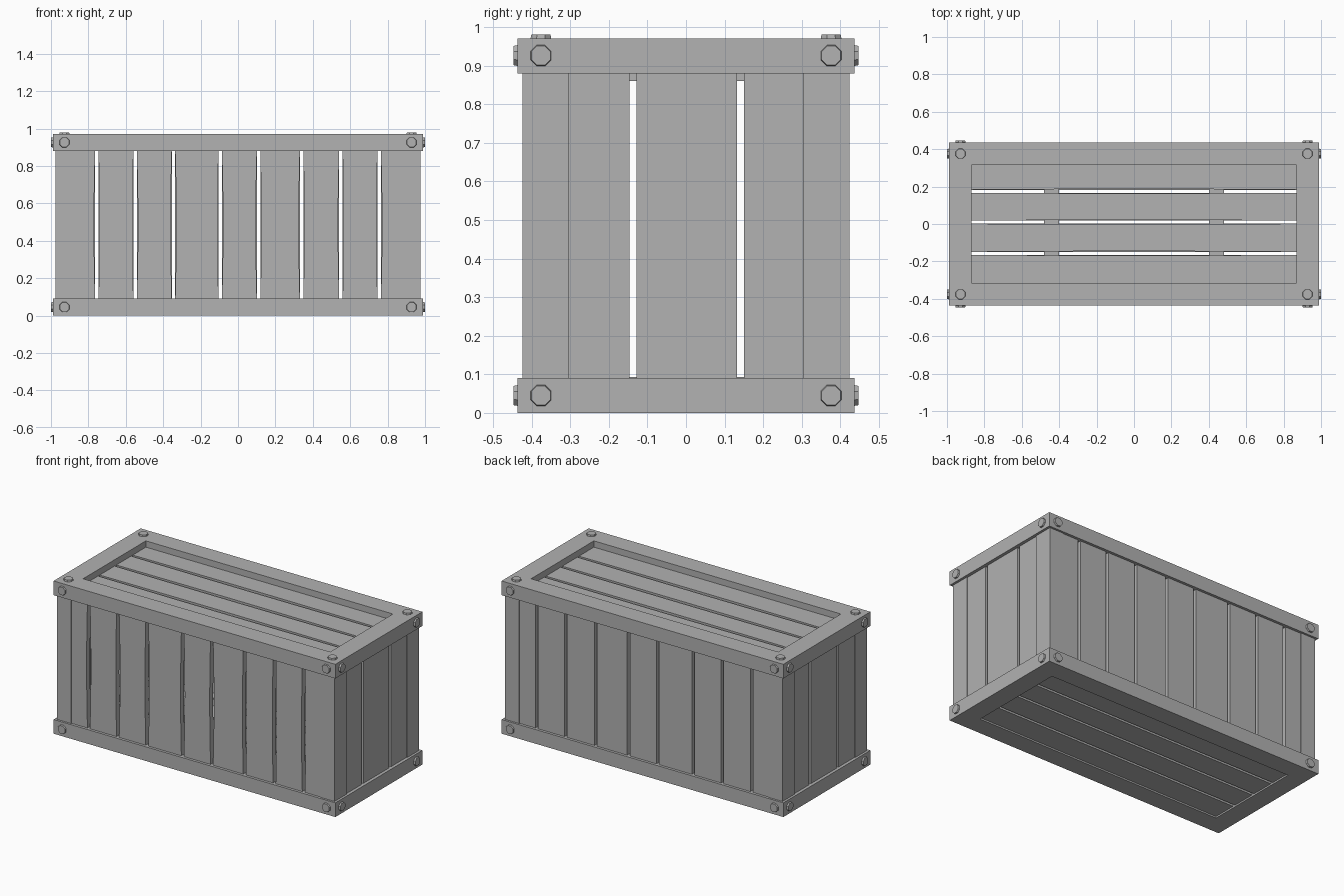
import bpy, bmesh, math
from mathutils import Vector, Matrix

cube = bpy.data.objects.get("Cube")
if cube:
    bpy.data.objects.remove(cube, do_unlink=True)

grey = bpy.data.materials.new("plain grey")
grey.use_nodes = True
grey.diffuse_color = (0.445, 0.445, 0.445, 1)
grey.node_tree.nodes["Principled BSDF"].inputs["Base Color"].default_value = grey.diffuse_color


def finish(bm, name):
    bmesh.ops.recalc_face_normals(bm, faces=bm.faces)
    mesh = bpy.data.meshes.new(name)
    bm.to_mesh(mesh)
    bm.free()
    mesh.materials.append(grey)
    obj = bpy.data.objects.new(name, mesh)
    bpy.context.collection.objects.link(obj)
    return obj


def board(name, low, high, along=2, across=0, waist=0.0):
    """Box between two corners; waist narrows its middle along its length."""
    low, high = Vector(low), Vector(high)
    mid, size = (low + high) / 2, high - low
    bm = bmesh.new()
    bmesh.ops.create_cube(bm, size=1)
    if waist:
        lengthwise = [e for e in bm.edges
                      if abs(e.verts[0].co[along] - e.verts[1].co[along]) > 0.5]
        bmesh.ops.subdivide_edges(bm, edges=lengthwise, cuts=5, use_grid_fill=True)
    for v in bm.verts:
        pinch = math.cos(math.pi * v.co[along]) * waist
        side = math.copysign(1, v.co[across])
        v.co = mid + v.co * size
        v.co[across] -= side * pinch
    return finish(bm, name)


def frame(name, z0, z1):
    """Rectangular ring with an open middle."""
    bm = bmesh.new()
    loops = []
    for x, y, z in ((0.99, 0.437, z0), (0.99, 0.437, z1),
                    (0.868, 0.315, z1), (0.868, 0.315, z0)):
        loops.append([bm.verts.new((x * sx, y * sy, z))
                      for sx, sy in ((-1, -1), (1, -1), (1, 1), (-1, 1))])
    for k in range(4):
        a, b = loops[k], loops[(k + 1) % 4]
        for i in range(4):
            j = (i + 1) % 4
            bm.faces.new((a[i], a[j], b[j], b[i]))
    return finish(bm, name)


def bolt(name, place, direction):
    """Eight-sided bolt head with a slightly tapered rim."""
    bm = bmesh.new()
    bmesh.ops.create_cone(bm, cap_ends=True, segments=8, radius1=0.031,
                          radius2=0.027, depth=0.02,
                          matrix=Matrix.Rotation(math.pi / 8, 4, 'Z'))
    turn = Vector((0, 0, 1)).rotation_difference(Vector(direction)).to_matrix().to_4x4()
    bm.transform(Matrix.Translation(place) @ turn)
    return finish(bm, name)


def spans(edge, gaps, half):
    """Board extents between two outer edges, split at the gap centres."""
    starts = [-edge] + [g + half for g in gaps]
    ends = [g - half for g in gaps] + [edge]
    return list(zip(starts, ends))


# Top and bottom frames
frame("bottom_frame", 0, 0.09)
frame("top_frame", 0.88, 0.97)

# Corner posts
for sx, side in ((-1, "right"), (1, "left")):
    for sy, end in ((-1, "front"), (1, "back")):
        xs = sorted((0.975 * sx, 0.875 * sx))
        ys = sorted((0.424 * sy, 0.304 * sy))
        board(f"{end}_{side}_post", (xs[0], ys[0], 0.085), (xs[1], ys[1], 0.885))

# Long walls: the front boards are worn narrower at mid height
wall_gaps = (-0.755, -0.55, -0.345, -0.095, 0.11, 0.34, 0.55, 0.755)
for i, (a, b) in enumerate(spans(0.89, wall_gaps, 0.009)):
    board(f"front_plank_{i + 1}", (a, -0.42, 0.085), (b, -0.385, 0.885), waist=0.006)
    board(f"back_plank_{i + 1}", (a, 0.385, 0.085), (b, 0.42, 0.885))

# Short walls
for i, (a, b) in enumerate(spans(0.32, (-0.137, 0.141), 0.009)):
    board(f"right_plank_{i + 1}", (-0.97, a, 0.085), (-0.935, b, 0.885))
    board(f"left_plank_{i + 1}", (0.935, a, 0.085), (0.97, b, 0.885))

# Lid and floor boards, set into the frames
for i, (a, b) in enumerate(spans(0.33, (-0.157, 0.01, 0.175), 0.008)):
    board(f"lid_plank_{i + 1}", (-0.88, a, 0.9), (0.88, b, 0.93), 0, 1, 0.004)
    board(f"floor_plank_{i + 1}", (-0.88, a, 0.01), (0.88, b, 0.05), 0, 1)

# Cross battens behind lid and floor
for x, side in ((-0.44, "right"), (0.44, "left")):
    board(f"lid_batten_{side}", (x - 0.04, -0.33, 0.86), (x + 0.04, 0.33, 0.9))
    board(f"floor_batten_{side}", (x - 0.04, -0.33, 0.05), (x + 0.04, 0.33, 0.093))

# Bolt heads at every frame corner
for sx in (-1, 1):
    for sy in (-1, 1):
        bolt("top_bolt", (0.928 * sx, 0.376 * sy, 0.97), (0, 0, 1))
        for z in (0.045, 0.926):
            bolt("wall_bolt", (0.928 * sx, 0.437 * sy, z), (0, sy, 0))
            bolt("end_bolt", (0.99 * sx, 0.376 * sy, z), (sx, 0, 0))
